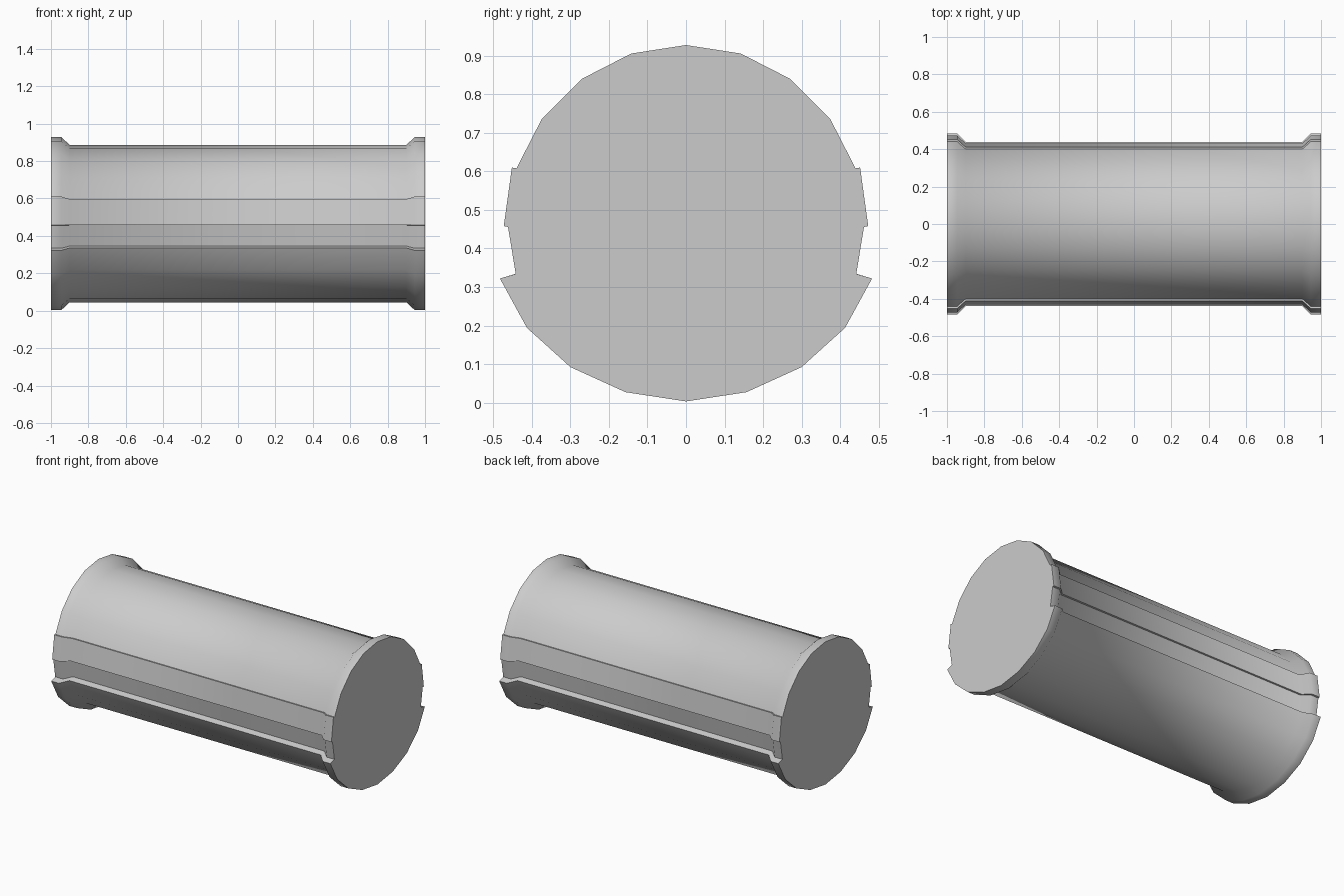
import bpy, bmesh, math

if "Cube" in bpy.data.objects:
    bpy.data.objects.remove(bpy.data.objects["Cube"])

# Half cross-section at the flared rim (y, z), top to bottom:
# upper shell, stepped side band, lower shell with a projecting lip
HALF = [(0, 0.928), (0.142, 0.906), (0.271, 0.840), (0.375, 0.735),
        (0.440, 0.608), (0.452, 0.610), (0.473, 0.458), (0.462, 0.456),
        (0.442, 0.334), (0.483, 0.322), (0.413, 0.194), (0.300, 0.092),
        (0.157, 0.027), (0, 0.003)]
PROFILE = HALF + [(-y, z) for y, z in HALF[-2:0:-1]]
CENTRE_Z = 0.466

# Stations along the length: (x, scale of the cross-section)
RIM = [(0.90, 0.91), (0.945, 1.0), (1.0, 1.0)]
STATIONS = [(-x, s) for x, s in reversed(RIM)] + RIM


def loft(name, profile, stations):
    bm = bmesh.new()
    rings = [[bm.verts.new((x, y * s, CENTRE_Z + (z - CENTRE_Z) * s))
              for y, z in profile] for x, s in stations]
    n = len(profile)
    for a, b in zip(rings, rings[1:]):
        for i in range(n):
            j = (i + 1) % n
            bm.faces.new((a[i], a[j], b[j], b[i]))
    bm.faces.new(rings[0])
    bm.faces.new(rings[-1])
    bmesh.ops.recalc_face_normals(bm, faces=bm.faces)
    mesh = bpy.data.meshes.new(name)
    bm.to_mesh(mesh)
    bm.free()
    obj = bpy.data.objects.new(name, mesh)
    bpy.context.collection.objects.link(obj)
    return obj


# Drum with flared rims and flat end caps
drum = loft("flanged_drum", PROFILE, STATIONS)
bpy.context.view_layer.objects.active = drum
drum.select_set(True)
bpy.ops.object.shade_smooth_by_angle(angle=math.radians(55))
